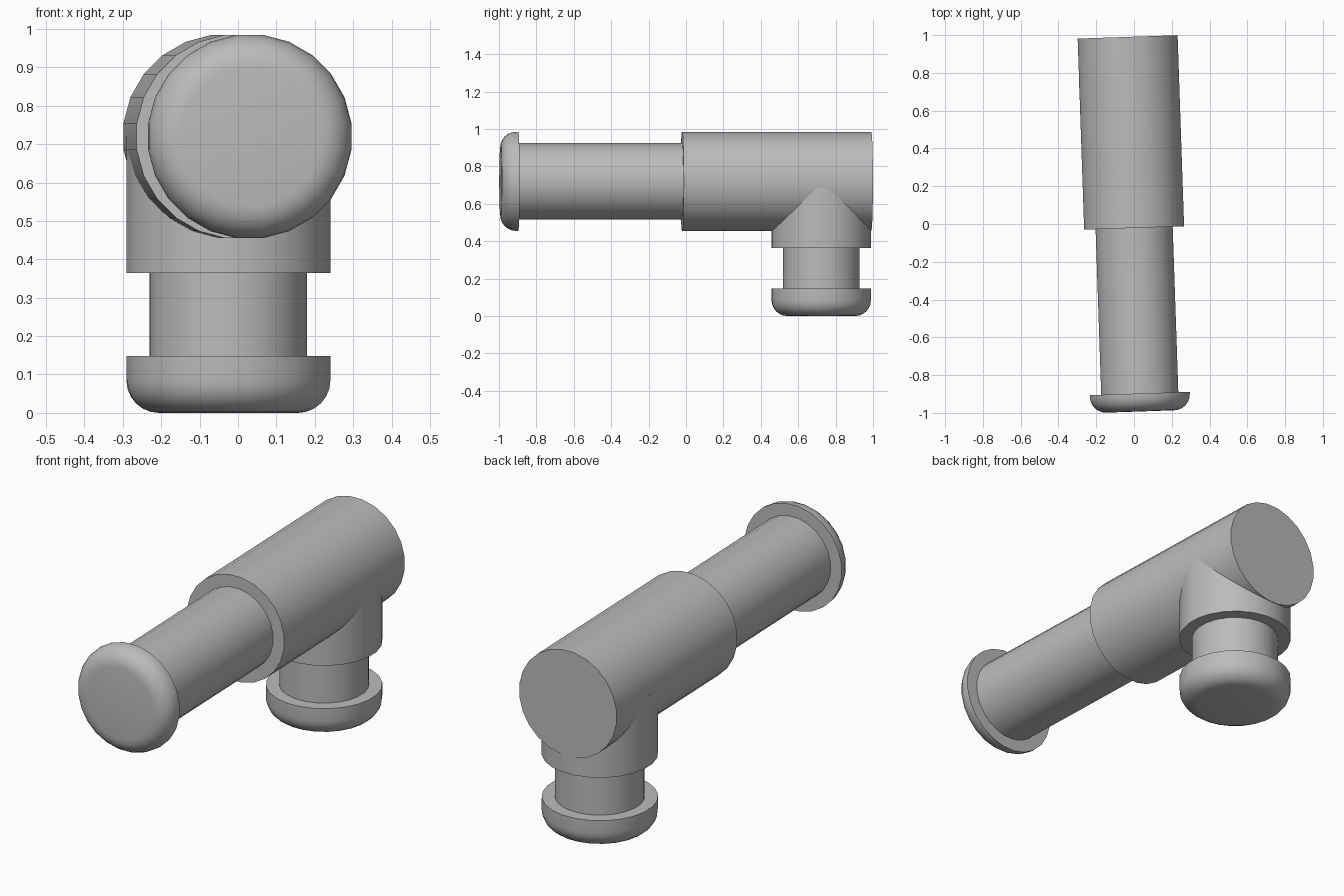
import bpy
import bmesh
import math
from mathutils import Matrix, Vector

cube = bpy.data.objects.get("Cube")
if cube:
    bpy.data.objects.remove(cube, do_unlink=True)

grey = bpy.data.materials.new("plain grey")
grey.use_nodes = True
colour = (0.5, 0.5, 0.5, 1)
grey.diffuse_color = colour
grey.node_tree.nodes["Principled BSDF"].inputs["Base Color"].default_value = colour

SIDES = 24
WIDE, NARROW, ROUND = 0.267, 0.206, 0.085
TILT = math.radians(1.95)


def lathe(name, profile, matrix):
    """Closed solid turned about local z from (radius, height) points."""
    bm = bmesh.new()
    rings = []
    for r, h in profile:
        ring = []
        for i in range(SIDES):
            a = math.tau * (i + 0.5) / SIDES
            ring.append(bm.verts.new((r * math.cos(a), r * math.sin(a), h)))
        rings.append(ring)
    for low, high in zip(rings, rings[1:]):
        for i in range(SIDES):
            j = (i + 1) % SIDES
            bm.faces.new((low[i], low[j], high[j], high[i]))
    bm.faces.new(rings[0][::-1])
    bm.faces.new(rings[-1])
    bm.transform(matrix)
    bmesh.ops.recalc_face_normals(bm, faces=bm.faces)
    mesh = bpy.data.meshes.new(name)
    bm.to_mesh(mesh)
    bm.free()
    mesh.materials.append(grey)
    obj = bpy.data.objects.new(name, mesh)
    bpy.context.collection.objects.link(obj)
    bpy.ops.object.select_all(action="DESELECT")
    obj.select_set(True)
    bpy.context.view_layer.objects.active = obj
    bpy.ops.object.shade_smooth_by_angle(angle=math.radians(35))


def rounded_cap(height):
    """Cap profile with a rounded outer rim at its lower end."""
    arc = [math.pi / 2 * k / 6 for k in range(7)]
    points = [(WIDE - ROUND + ROUND * math.sin(a), ROUND - ROUND * math.cos(a))
              for a in arc]
    return points + [(WIDE, height)]


def tube(radius, start, end):
    return [(radius, start), (radius, end)]


# Frames: both arms start at their rounded cap
turn = Matrix.Rotation(TILT, 4, "Z")
long_arm = turn @ Matrix.Translation((0, -0.993, 0.72)) @ Matrix.Rotation(-math.pi / 2, 4, "X")
short_arm = Matrix.Translation(Vector((-0.025, 0.723, 0))) @ turn

# Long horizontal arm
lathe("long_arm_cap", rounded_cap(0.095), long_arm)
lathe("long_arm_shaft", tube(NARROW, 0.09, 1.0), long_arm)
lathe("long_arm_sleeve", tube(WIDE, 0.972, 1.984), long_arm)

# Short downward arm
lathe("short_arm_cap", rounded_cap(0.148), short_arm)
lathe("short_arm_shaft", tube(NARROW, 0.14, 0.38), short_arm)
lathe("short_arm_sleeve", tube(WIDE, 0.365, 0.72), short_arm)
